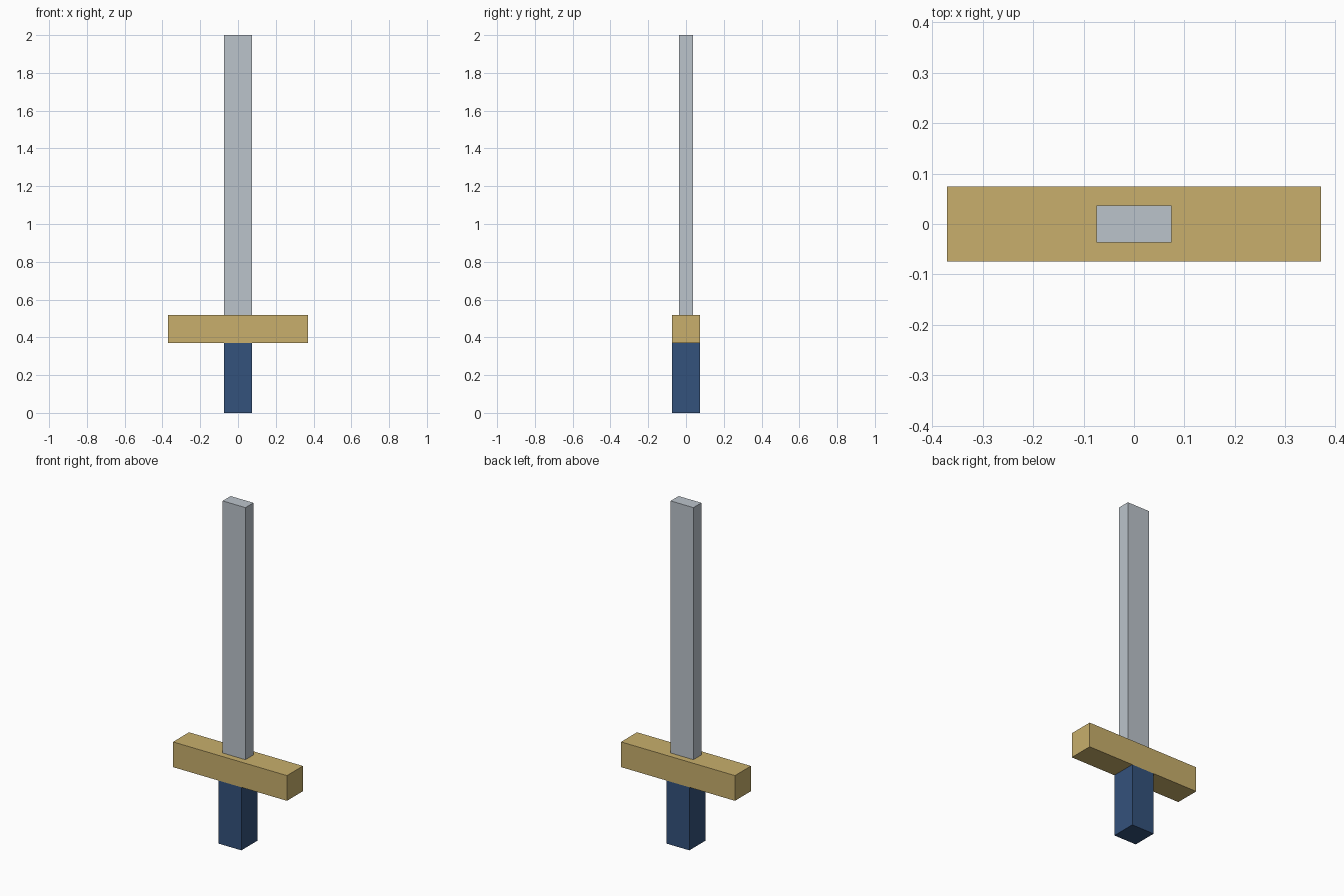
import bpy
import bmesh
from mathutils import Matrix

cube = bpy.data.objects.get("Cube")
if cube:
    bpy.data.objects.remove(cube, do_unlink=True)

# The sword is proportioned in grip widths: 2.5 grip + 1 guard + 10 blade
UNIT = 2 / 13.5


def make_material(name, rgb):
    color = (*rgb, 1)
    mat = bpy.data.materials.new(name)
    mat.use_nodes = True
    mat.diffuse_color = color
    bsdf = next(n for n in mat.node_tree.nodes if n.type == "BSDF_PRINCIPLED")
    bsdf.inputs["Base Color"].default_value = color
    return mat


def make_box(name, size, bottom, mat):
    """Box centred on the z axis, with its size and bottom in units."""
    x, y, z = (s * UNIT for s in size)
    place = Matrix.Translation((0, 0, bottom * UNIT + z / 2))
    bm = bmesh.new()
    bmesh.ops.create_cube(bm, size=1, matrix=place @ Matrix.Diagonal((x, y, z, 1)))
    mesh = bpy.data.meshes.new(name)
    bm.to_mesh(mesh)
    bm.free()
    mesh.materials.append(mat)
    obj = bpy.data.objects.new(name, mesh)
    bpy.context.collection.objects.link(obj)
    return obj


steel = make_material("pale steel", (0.50, 0.55, 0.60))
gold = make_material("muted gold", (0.58, 0.43, 0.15))
blue = make_material("navy blue", (0.034, 0.084, 0.20))

# Grip, crossguard and blade stacked from the ground up
make_box("grip", (1, 1, 2.5), 0, blue)
make_box("crossguard", (5, 1, 1), 2.5, gold)
make_box("blade", (1, 0.5, 10), 3.5, steel)
